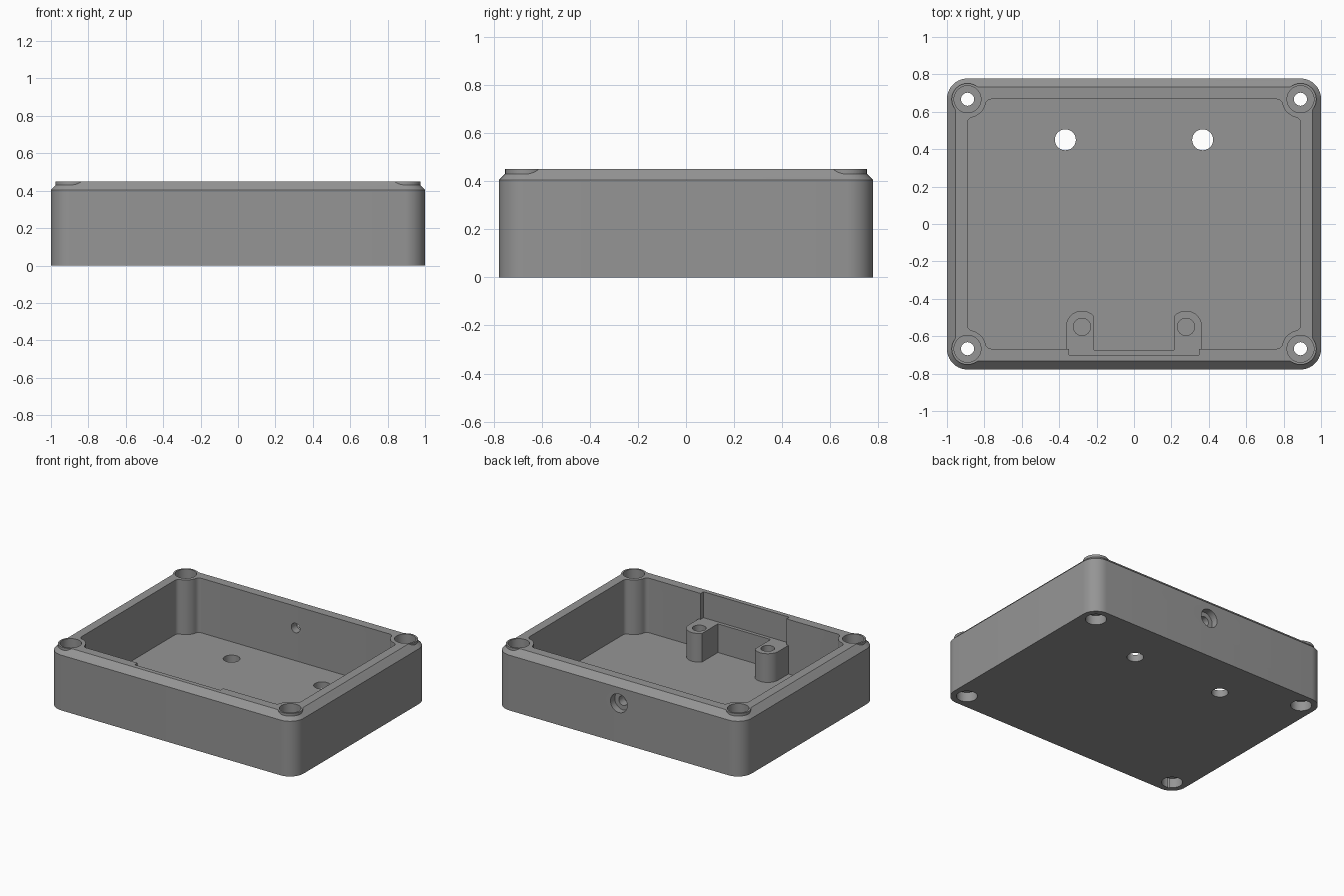
import bpy, bmesh, math

if "Cube" in bpy.data.objects:
    bpy.data.objects.remove(bpy.data.objects["Cube"])

HX, HY, TOP = 1.0, 0.778, 0.45      # outer half sizes and height
CX, CY, FLOOR = 0.89, 0.667, 0.05   # cavity half sizes, floor level
STEP = 0.26                         # standoff top level

grey = bpy.data.materials.new("grey plastic")
grey.diffuse_color = (0.3, 0.3, 0.3, 1)
grey.use_nodes = True
grey.node_tree.nodes["Principled BSDF"].inputs["Base Color"].default_value = grey.diffuse_color


def arc(cx, cy, r, a0, a1, n=10):
    return [(cx + r * math.cos(math.radians(a0 + (a1 - a0) * i / n)),
             cy + r * math.sin(math.radians(a0 + (a1 - a0) * i / n))) for i in range(n + 1)]


def rounded(hx, hy, r):
    pts = []
    for sx, sy, a in ((1, 1, 0), (-1, 1, 90), (-1, -1, 180), (1, -1, 270)):
        pts += arc(sx * (hx - r), sy * (hy - r), r, a, a + 90)
    return pts


def loft(name, rings):
    """Closed solid through matching outlines, each given as (points, z)."""
    bm = bmesh.new()
    loops = [[bm.verts.new((x, y, z)) for x, y in pts] for pts, z in rings]
    n = len(loops[0])
    bm.faces.new(loops[0][::-1])
    bm.faces.new(loops[-1])
    for a, b in zip(loops, loops[1:]):
        for i in range(n):
            j = (i + 1) % n
            bm.faces.new((a[i], a[j], b[j], b[i]))
    bmesh.ops.recalc_face_normals(bm, faces=bm.faces)
    me = bpy.data.meshes.new(name)
    bm.to_mesh(me)
    bm.free()
    ob = bpy.data.objects.new(name, me)
    bpy.context.collection.objects.link(ob)
    me.materials.append(grey)
    return ob


def cylinder(x, y, r, z0, z1):
    pts = arc(x, y, r, 0, 360, 40)[:-1]
    return loft("cutter", [(pts, z0), (pts, z1)])


def box(x0, x1, y0, y1, z0, z1):
    pts = [(x0, y0), (x1, y0), (x1, y1), (x0, y1)]
    return loft("cutter", [(pts, z0), (pts, z1)])


def combine(ob, tool, op="DIFFERENCE"):
    m = ob.modifiers.new("combine", "BOOLEAN")
    m.operation, m.solver, m.object = op, "EXACT", tool
    bpy.context.view_layer.objects.active = ob
    bpy.ops.object.modifier_apply(modifier=m.name)
    bpy.data.objects.remove(tool)


# Outer shell with a chamfered top edge
outer = rounded(HX, HY, 0.11)
shell = loft("enclosure_shell", [(outer, 0), (outer, TOP - 0.045),
                                 (rounded(HX - 0.045, HY - 0.045, 0.065), TOP)])

# Round corner bosses breaking through the chamfer
corners = [(sx * CX, sy * CY) for sx in (-1, 1) for sy in (-1, 1)]
for x, y in corners:
    combine(shell, cylinder(x, y, 0.085, 0.3, TOP), "UNION")

# Cavity outline: corner posts blended into the walls with small fillets
R, F = 0.1, 0.03
d = math.sqrt((R + F) ** 2 - F ** 2)
t = math.degrees(math.atan2(d, F))
corner = (arc(CX - F, CY - d, F, 0, t, 5)
          + arc(CX, CY, R, 180 + t, 270 - t, 10)[1:-1]
          + arc(CX - d, CY - F, F, 90 - t, 90, 5))
cavity = []
for sx, sy in ((1, 1), (-1, 1), (-1, -1), (1, -1)):
    pts = [(sx * x, sy * y) for x, y in corner]
    cavity += pts if sx * sy > 0 else pts[::-1]
combine(shell, loft("cutter", [(cavity, FLOOR), (cavity, 0.6)]))

# Front wall pocket: wide above the standoffs, shallow between them
combine(shell, box(-0.348, 0.348, -0.70, -0.6, STEP, 0.6))
combine(shell, box(-0.214, 0.214, -0.675, -0.6, FLOOR, 0.3))

# Corner screw holes, counterbored from both ends
for x, y in corners:
    combine(shell, cylinder(x, y, 0.035, -0.1, 0.6))
    combine(shell, cylinder(x, y, 0.072, TOP - 0.1, 0.6))
    combine(shell, cylinder(x, y, 0.07, -0.1, 0.07))

# Floor holes
for x in (-0.367, 0.367):
    combine(shell, cylinder(x, 0.45, 0.056, -0.1, 0.15))

# Back wall hole with an outer counterbore
for r, depth in ((0.035, 0.2), (0.068, 0.05)):
    cutter = cylinder(0, 0, r, 0, depth + 0.1)
    cutter.rotation_euler = (-math.pi / 2, 0, 0)
    cutter.location = (0, HY - depth, 0.29)
    bpy.context.view_layer.update()
    combine(shell, cutter)

# Two standoffs against the front wall, flat on their inner sides
standoffs = []
for s, name in ((-1, "left_standoff"), (1, "right_standoff")):
    cut = math.degrees(math.acos(-0.064 / 0.086))
    outline = ([(0.364, -CY)] + arc(0.278, -0.55, 0.086, 0, cut, 20) + [(0.214, -CY)])
    outline = [(s * x, y) for x, y in outline]
    post = loft(name, [(outline, FLOOR), (outline, STEP)])
    combine(post, cylinder(s * 0.278, -0.55, 0.046, 0.1, 0.4))
    standoffs.append(post)

# Smooth the round walls, keep edges crisp
for ob in [shell] + standoffs:
    bpy.ops.object.select_all(action="DESELECT")
    ob.select_set(True)
    bpy.context.view_layer.objects.active = ob
    bpy.ops.object.shade_smooth_by_angle(angle=math.radians(30))
